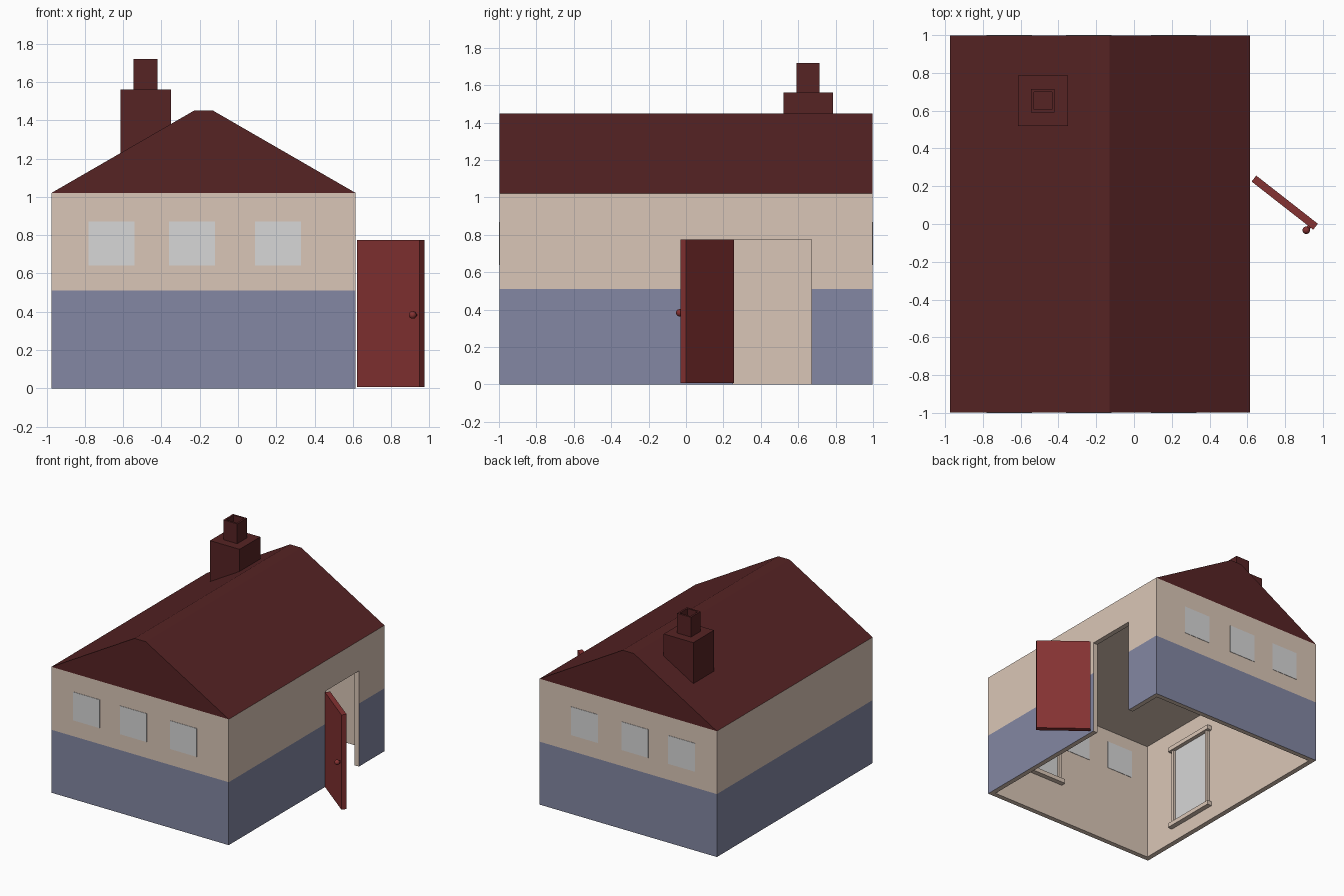
import bpy, bmesh, math
from mathutils import Matrix, Vector

if "Cube" in bpy.data.objects:
    bpy.data.objects.remove(bpy.data.objects["Cube"])


def material(name, rgb):
    lin = [((c / 255 + 0.055) / 1.055) ** 2.4 for c in rgb]
    m = bpy.data.materials.new(name)
    m.diffuse_color = (*lin, 1)
    m.use_nodes = True
    m.node_tree.nodes["Principled BSDF"].inputs["Base Color"].default_value = m.diffuse_color
    return m


BEIGE = material("beige plaster", (218, 198, 183))
BLUE = material("blue paint", (131, 135, 163))
ROOF = material("dark red roof", (86, 35, 36))
DOOR = material("red door", (133, 50, 50))
GLASS = material("grey glass", (215, 215, 215))


def finish(name, bm, mat):
    bmesh.ops.recalc_face_normals(bm, faces=bm.faces)
    me = bpy.data.meshes.new(name)
    bm.to_mesh(me)
    bm.free()
    ob = bpy.data.objects.new(name, me)
    bpy.context.collection.objects.link(ob)
    me.materials.append(mat)
    return ob


def box(name, lo, hi, mat):
    lo, hi = Vector(lo), Vector(hi)
    bm = bmesh.new()
    m = Matrix.Translation((lo + hi) / 2) @ Matrix.Diagonal((*(hi - lo), 1))
    bmesh.ops.create_cube(bm, size=1, matrix=m)
    return finish(name, bm, mat)


def cut(ob, cutters):
    for c in cutters:
        c.hide_render = True
        mod = ob.modifiers.new("cut", 'BOOLEAN')
        mod.operation = 'DIFFERENCE'
        mod.solver = 'EXACT'
        mod.object = c
    bpy.context.view_layer.update()
    dg = bpy.context.evaluated_depsgraph_get()
    me = bpy.data.meshes.new_from_object(ob.evaluated_get(dg))
    ob.modifiers.clear()
    ob.data = me
    for c in cutters:
        bpy.data.objects.remove(c)


X0, X1, Y, T, EAVE, SPLIT = -0.975, 0.615, 0.997, 0.04, 1.02, 0.51

# Hollow walls, open underneath, with a doorway on the right
walls = box("walls", (X0, -Y, 0), (X1, Y, EAVE), BEIGE)
cut(walls, [
    box("room_cutter", (X0 + T, -Y + T, -0.2), (X1 - T, Y - T, 0.97), BEIGE),
    box("doorway_cutter", (X1 - 0.1, 0.25, -0.1), (X1 + 0.1, 0.67, 0.775), BEIGE)])
walls.data.materials.clear()
for m in (BEIGE, BLUE):
    walls.data.materials.append(m)

# Blue band on the outside faces only, below the split height
bm = bmesh.new()
bm.from_mesh(walls.data)
bmesh.ops.bisect_plane(bm, geom=bm.verts[:] + bm.edges[:] + bm.faces[:],
                       plane_co=(0, 0, SPLIT), plane_no=(0, 0, 1))
for f in bm.faces:
    c = f.calc_center_median()
    outside = (abs(abs(c.y) - Y) < 0.002 or abs(c.x - X0) < 0.002
               or abs(c.x - X1) < 0.002)
    low = max(v.co.z for v in f.verts) < SPLIT + 0.002
    f.material_index = 1 if outside and low else 0
bm.to_mesh(walls.data)
bm.free()

# Gable roof with a narrow flat ridge
bm = bmesh.new()
profile = [(X0, EAVE), (X1, EAVE), (-0.13, 1.45), (-0.23, 1.45)]
face = bm.faces.new([bm.verts.new((x, -Y, z)) for x, z in profile])
ext = bmesh.ops.extrude_face_region(bm, geom=[face])
bmesh.ops.translate(bm, vec=(0, 2 * Y, 0),
                    verts=[g for g in ext['geom'] if isinstance(g, bmesh.types.BMVert)])
finish("roof", bm, ROOF)

# Chimney base and hollow flue
box("chimney_base", (-0.615, 0.52, 1.1), (-0.35, 0.785, 1.56), ROOF)
flue = box("chimney_flue", (-0.545, 0.59, 1.55), (-0.42, 0.715, 1.72), ROOF)
cut(flue, [box("flue_cutter", (-0.53, 0.605, 1.57), (-0.435, 0.7, 1.8), ROOF)])

# Three panes through the front wall and three through the back wall
for side, s in (("front", -1), ("back", 1)):
    for i, (a, b) in enumerate([(-0.78, -0.54), (-0.36, -0.12), (0.09, 0.33)]):
        y0, y1 = sorted((s, s * (Y - T - 0.003)))
        box(f"{side}_window_{i + 1}", (a, y0, 0.64), (b, y1, 0.87), GLASS)


# Framed panels on the inside walls, built along x then placed
def framed_panel(name, w, h, matrix):
    parts = [
        ("pane", (0, 0, 0), (w, 0.008, h), GLASS),
        ("left_post", (0, 0, 0), (0.025, 0.025, h), BEIGE),
        ("right_post", (w - 0.025, 0, 0), (w, 0.025, h), BEIGE),
        ("bottom_rail", (-0.025, 0, -0.015), (w + 0.025, 0.04, 0.02), BEIGE),
        ("top_rail", (-0.025, 0, h - 0.02), (w + 0.025, 0.04, h + 0.015), BEIGE)]
    for part, lo, hi, mat in parts:
        box(f"{name}_{part}", lo, hi, mat).data.transform(matrix)


framed_panel("left_panel", 0.42, 0.67, Matrix.Translation((X0 + T, -0.22, 0.13))
             @ Matrix.Rotation(-math.pi / 2, 4, 'Z'))
framed_panel("front_panel", 0.45, 0.55, Matrix.Translation((-0.06, -Y + T, 0.33)))

# Open door with its knob, swung outwards
swing = Matrix.Translation((0.798, 0.113, 0)) @ Matrix.Rotation(math.radians(-38), 4, 'Z')
box("door", (-0.207, -0.02, 0.007), (0.207, 0.02, 0.775), DOOR).data.transform(swing)
bm = bmesh.new()
bmesh.ops.create_uvsphere(bm, u_segments=16, v_segments=10, radius=0.02,
                          matrix=Matrix.Translation((0.18, -0.045, 0.383)))
bmesh.ops.create_cone(bm, cap_ends=True, segments=12, radius1=0.01, radius2=0.01, depth=0.03,
                      matrix=Matrix.Translation((0.18, -0.03, 0.383))
                      @ Matrix.Rotation(math.pi / 2, 4, 'X'))
for f in bm.faces:
    f.smooth = len(f.verts) < 5
bm.transform(swing)
finish("door_knob", bm, DOOR)
